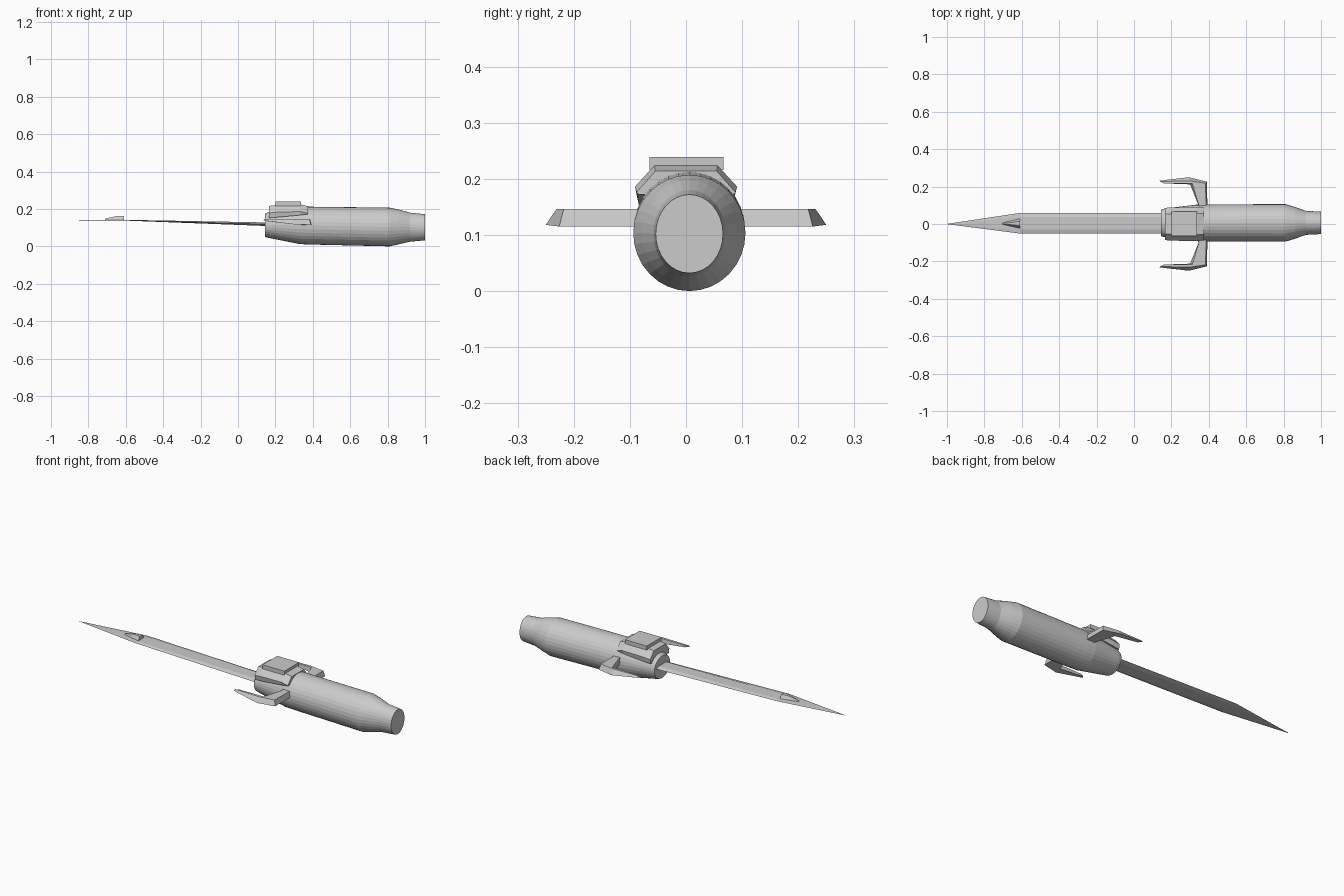
import bpy, bmesh
from math import cos, sin, tau


def loft(name, rings, mirror_y=False):
    """Skin a list of equal-length point rings and cap both ends."""
    bm = bmesh.new()
    for side in ((1, -1) if mirror_y else (1,)):
        loops = [[bm.verts.new((x, y * side, z)) for x, y, z in r] for r in rings]
        n = len(loops[0])
        for a, b in zip(loops, loops[1:]):
            for i in range(n):
                j = (i + 1) % n
                bm.faces.new((a[i], a[j], b[j], b[i]))
        bm.faces.new(loops[0])
        bm.faces.new(loops[-1])
    bmesh.ops.remove_doubles(bm, verts=bm.verts, dist=1e-5)
    bmesh.ops.recalc_face_normals(bm, faces=bm.faces)
    me = bpy.data.meshes.new(name)
    bm.to_mesh(me)
    bm.free()
    ob = bpy.data.objects.new(name, me)
    bpy.context.collection.objects.link(ob)
    return ob


def ellipse(x, ry, z0, z1, n=32):
    zc, rz = (z0 + z1) / 2, (z1 - z0) / 2
    return [(x, 0.006 + ry * cos(tau * i / n), zc + rz * sin(tau * i / n)) for i in range(n)]


# Round handle: x, half width, bottom, top
loft("handle", [ellipse(*s) for s in (
    (0.145, 0.071, 0.05, 0.175), (0.165, 0.077, 0.045, 0.185), (0.33, 0.097, 0.012, 0.21),
    (0.38, 0.099, 0.01, 0.212), (0.81, 0.1, 0.0, 0.207),
    (0.86, 0.085, 0.011, 0.197), (0.92, 0.064, 0.025, 0.18), (1.0, 0.06, 0.032, 0.172))])


# Thin bevelled blade rising slightly to its point
def blade_ring(x, w, z, t):
    y = 0.004 if w > 0.01 else 0
    return [(x, y - w, z), (x, y - w * 0.6, z + t), (x, y + w * 0.6, z + t),
            (x, y + w, z), (x, y + w * 0.6, z - t), (x, y - w * 0.6, z - t)]


loft("blade", [blade_ring(0.2, 0.054, 0.117, 0.01), blade_ring(-0.61, 0.055, 0.14, 0.002),
               blade_ring(-0.998, 0.001, 0.141, 0.0005)])

# Small wedge near the blade tip
loft("tip_wedge", [
    [(-0.61, -0.025, 0.139), (-0.61, 0.03, 0.139), (-0.61, 0.015, 0.162), (-0.61, -0.01, 0.162)],
    [(-0.655, -0.015, 0.139), (-0.655, 0.019, 0.139), (-0.655, 0.008, 0.161), (-0.655, -0.004, 0.161)],
    [(-0.71, -0.001, 0.139), (-0.71, 0.003, 0.139), (-0.71, 0.002, 0.148), (-0.71, 0, 0.148)]])


# Saddle collar over the handle
def collar_ring(x, w, top, low):
    return [(x, -w * 0.62, top), (x, w * 0.62, top), (x, w, top - 0.038),
            (x, w * 0.95, low), (x, -w * 0.95, low), (x, -w, top - 0.038)]


loft("collar", [collar_ring(0.165, 0.086, 0.216, 0.152), collar_ring(0.205, 0.089, 0.221, 0.155),
                collar_ring(0.335, 0.091, 0.224, 0.167), collar_ring(0.375, 0.088, 0.214, 0.172)])

# Flat plate on top of the collar
loft("top_plate", [[(0.2, -0.065, z), (0.2, 0.067, z), (0.337, 0.067, z), (0.337, -0.065, z)]
                   for z in (0.216, 0.239)])

# Swept guards on both sides, bevelled along the outside
bottom = [(0.33, 0.06), (0.393, 0.06), (0.39, 0.226), (0.295, 0.25), (0.137, 0.232),
          (0.16, 0.217), (0.3, 0.212), (0.345, 0.1)]
bottom_z = [0.115, 0.115, 0.115, 0.118, 0.138, 0.134, 0.12, 0.115]
top = [(0.33, 0.06), (0.385, 0.06), (0.383, 0.218), (0.295, 0.231), (0.14, 0.227),
       (0.16, 0.217), (0.312, 0.216), (0.347, 0.1)]
loft("guards", [[(x, y, z) for (x, y), z in zip(bottom, bottom_z)],
                [(x, y, 0.146) for x, y in top]], mirror_y=True)
